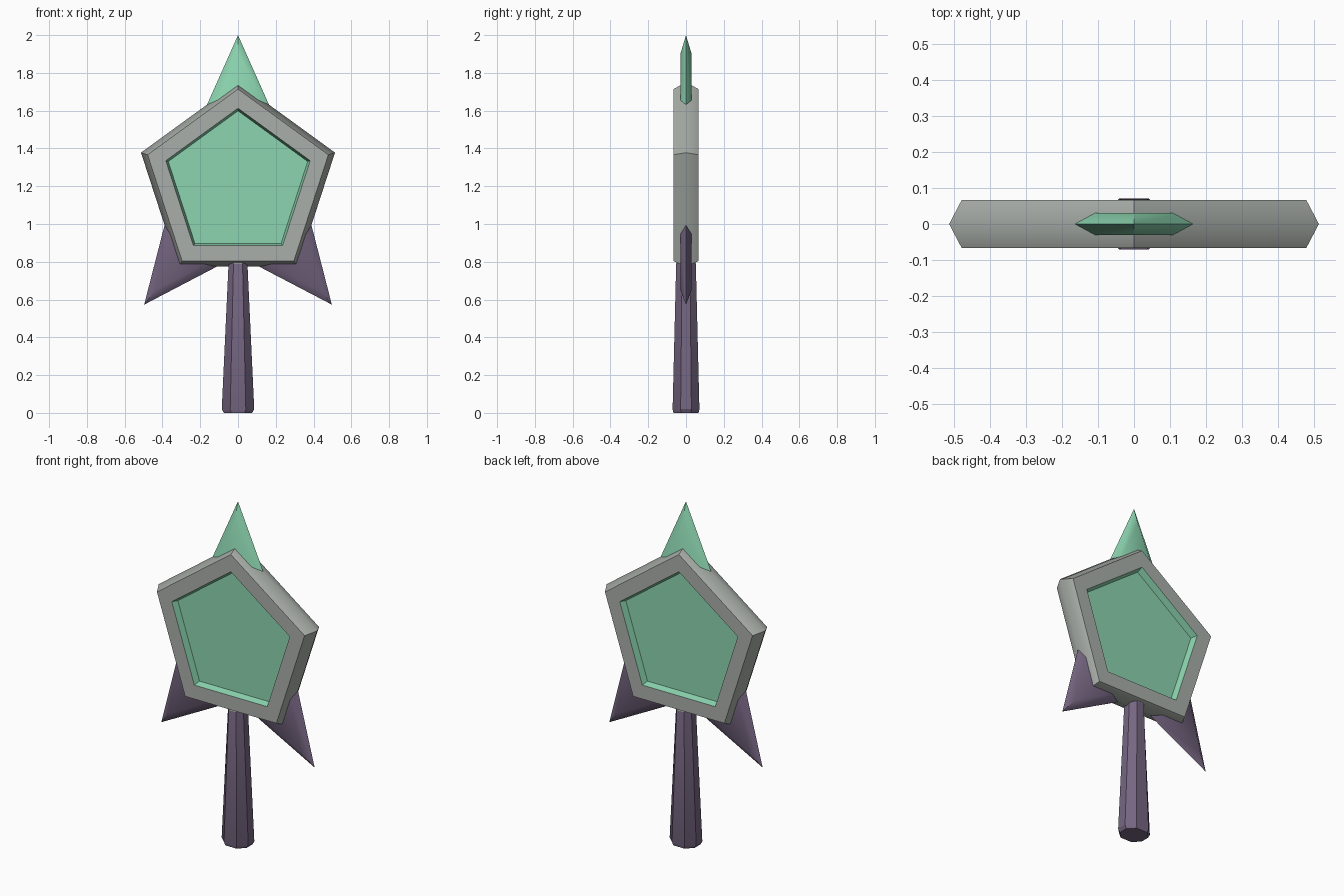
import bpy, bmesh
from math import sin, cos, tau, radians
from mathutils import Vector

cube = bpy.data.objects.get("Cube")
if cube:
    bpy.data.objects.remove(cube)

CENTRE = 1.211  # height of the middle of the head


def material(name, rgb):
    m = bpy.data.materials.new(name)
    m.use_nodes = True
    m.diffuse_color = (*rgb, 1)
    m.node_tree.nodes["Principled BSDF"].inputs["Base Color"].default_value = (*rgb, 1)
    return m


grey = material("stone_grey", (0.40, 0.43, 0.40))
green = material("mint_green", (0.26, 0.66, 0.43))
purple = material("dusky_purple", (0.18, 0.133, 0.22))


def loft(name, rings, mats, smooth_angle, band_mats=None, cap_mats=(0, 0)):
    """Closed solid through rings of equal point count; materials per band."""
    bm = bmesh.new()
    loops = [[bm.verts.new(p) for p in ring] for ring in rings]
    n = len(rings[0])
    for b, (lo, hi) in enumerate(zip(loops, loops[1:])):
        for i in range(n):
            j = (i + 1) % n
            f = bm.faces.new((lo[i], lo[j], hi[j], hi[i]))
            f.material_index = band_mats[b] if band_mats else 0
    for loop, mat in zip((loops[0], loops[-1]), cap_mats):
        bm.faces.new(loop).material_index = mat
    bmesh.ops.recalc_face_normals(bm, faces=bm.faces)
    mesh = bpy.data.meshes.new(name)
    bm.to_mesh(mesh)
    bm.free()
    for m in mats:
        mesh.materials.append(m)
    ob = bpy.data.objects.new(name, mesh)
    bpy.context.collection.objects.link(ob)
    bpy.ops.object.select_all(action="DESELECT")
    ob.select_set(True)
    bpy.context.view_layer.objects.active = ob
    bpy.ops.object.shade_smooth_by_angle(angle=radians(smooth_angle))
    return ob


def pentagon(r, y):
    return [(r * sin(tau * i / 5), y, CENTRE + r * cos(tau * i / 5)) for i in range(5)]


# Five-sided frame with a ridged rim and a sunken mirror on both sides
half = [(0.388, 0.03), (0.402, 0.067), (0.503, 0.067)]
section = [(r, -y) for r, y in half] + [(0.54, 0)] + half[::-1]
loft("mirror_head", [pentagon(r, y) for r, y in section], [grey, green], 55,
     band_mats=[1, 0, 0, 0, 0, 1], cap_mats=(1, 1))


def spike(name, angle, mat):
    """Flat bevelled spike pointing away from the head's centre."""
    a = radians(angle)
    out, side = Vector((sin(a), 0, cos(a))), Vector((cos(a), 0, -sin(a)))
    origin = Vector((0, 0, 1.2))

    def triangle(tip, y):
        base = 0.38
        w = (tip - base) * 0.445
        return [origin + out * d + side * s + Vector((0, y, 0))
                for d, s in ((base, -w), (tip, 0), (base, w))]

    loft(name, [triangle(0.7, -0.03), triangle(0.8, 0), triangle(0.7, 0.03)], [mat], 55)


spike("top_spike", 0, green)
spike("left_lower_spike", 141.6, purple)
spike("right_lower_spike", -141.6, purple)


# Tapered eight-sided handle with a small grey collar
def octagon(x, y, z):
    fx, fy = x * 0.48, y * 0.4
    quarter = [(x, fy), (fx, y)]
    pts = quarter + [(-a, b) for a, b in quarter[::-1]]
    pts += [(-a, -b) for a, b in pts]
    return [(a, b, z) for a, b in pts]


loft("handle",
     [octagon(0.075, 0.066, 0), octagon(0.086, 0.071, 0.02),
      octagon(0.05, 0.052, 0.79), octagon(0.035, 0.045, 0.806)],
     [purple, grey], 30, band_mats=[0, 0, 1], cap_mats=(0, 1))
